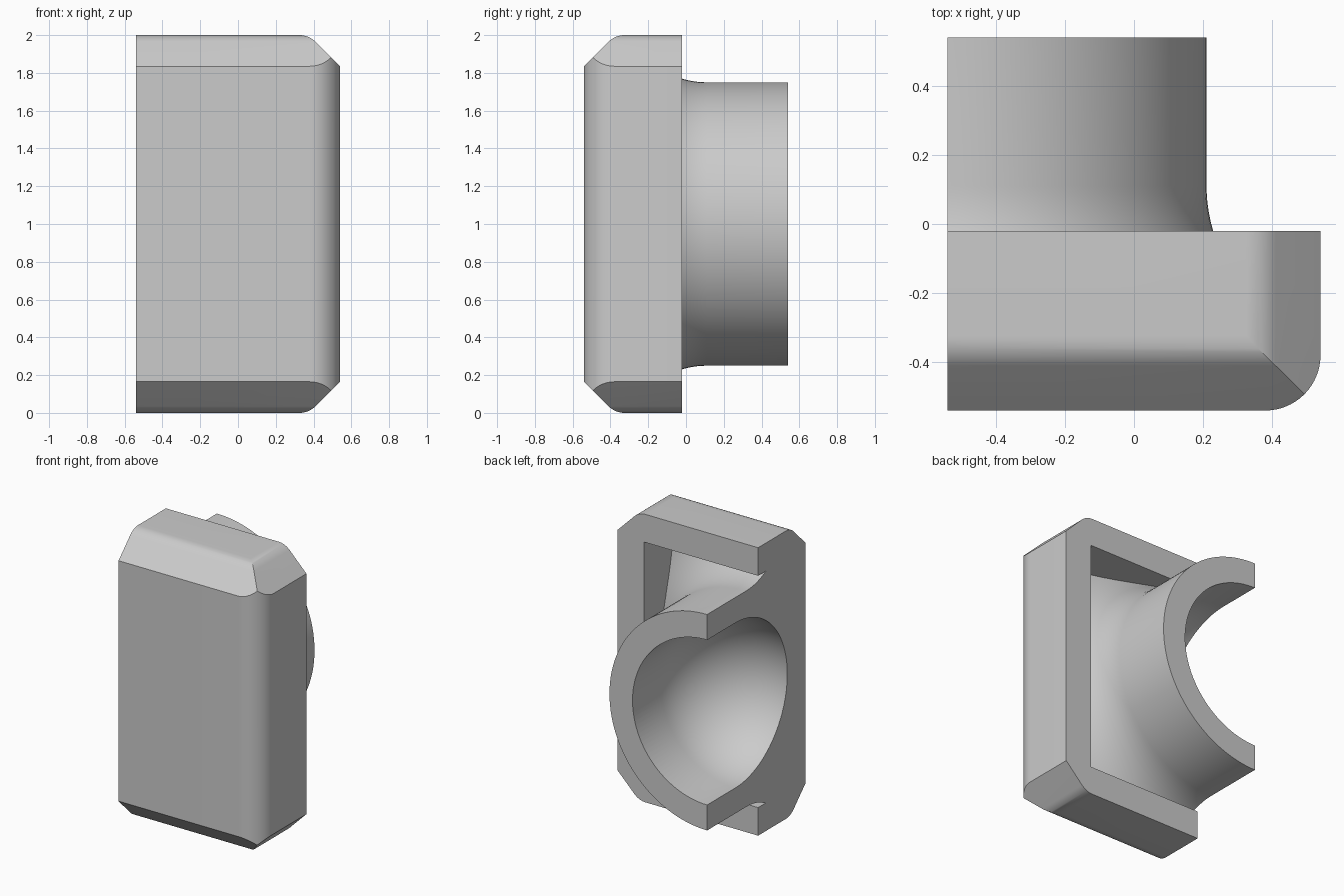
import bpy, bmesh, math
from mathutils import Vector

cube = bpy.data.objects.get("Cube")
if cube:
    bpy.data.objects.remove(cube, do_unlink=True)

W, H, CUT = 0.54, 2.0, -0.54      # half width, height, section plane
BACK, FLOOR = -0.02, -0.34        # rear rim of the box, cavity floor
PIPE_R, BORE_R = 0.75, 0.573      # outer and inner pipe radius
FLARE = 0.45                      # blend radius between pipe and box

grey = bpy.data.materials.new("light_grey")
grey.use_nodes = True
colour = (0.6, 0.6, 0.6, 1)
grey.diffuse_color = colour
grey.node_tree.nodes["Principled BSDF"].inputs["Base Color"].default_value = colour


def finish(name, bm):
    bmesh.ops.recalc_face_normals(bm, faces=bm.faces)
    mesh = bpy.data.meshes.new(name)
    bm.to_mesh(mesh)
    bm.free()
    mesh.materials.append(grey)
    obj = bpy.data.objects.new(name, mesh)
    bpy.context.collection.objects.link(obj)
    return obj


def prism(name, points, place, start, end):
    """Extrude a 2D profile; place maps (u, v, depth) to a position."""
    bm = bmesh.new()
    base = bm.faces.new([bm.verts.new(place(u, v, start)) for u, v in points])
    top = bmesh.ops.extrude_face_region(bm, geom=[base])["geom"]
    shift = Vector(place(0, 0, end)) - Vector(place(0, 0, start))
    bmesh.ops.translate(bm, vec=shift, verts=[g for g in top if isinstance(g, bmesh.types.BMVert)])
    return finish(name, bm)


def box(name, x, y, z):
    rect = [(x[0], y[0]), (x[1], y[0]), (x[1], y[1]), (x[0], y[1])]
    return prism(name, rect, lambda u, v, d: (u, v, d), *z)


def lathe(name, profile, steps=128):
    """Spin (radius, y) points about the pipe axis."""
    bm = bmesh.new()
    verts = [bm.verts.new((CUT + r, y, H / 2)) for r, y in profile]
    edges = [bm.edges.new(pair) for pair in zip(verts, verts[1:])]
    bmesh.ops.spin(bm, geom=verts + edges, cent=(CUT, 0, H / 2), axis=(0, 1, 0),
                   angle=math.tau, steps=steps, use_duplicate=False)
    bmesh.ops.remove_doubles(bm, verts=bm.verts, dist=1e-5)
    return finish(name, bm)


def combine(obj, tool, operation):
    mod = obj.modifiers.new(operation.lower(), "BOOLEAN")
    mod.object, mod.operation, mod.solver = tool, operation, "EXACT"
    bpy.context.view_layer.objects.active = obj
    bpy.ops.object.modifier_apply(modifier=mod.name)
    bpy.data.objects.remove(tool, do_unlink=True)


def arc(cx, cy, r, a0, a1, n):
    angles = [math.radians(a0 + (a1 - a0) * i / n) for i in range(n + 1)]
    return [(cx + r * math.cos(a), cy + r * math.sin(a)) for a in angles]


def chamfered(inner):
    """Side profile with 45 degree chamfers that blend into top and bottom."""
    low = arc(0.325, 0.121, 0.121, -90, -45, 8) + [(0.64, 0.265)]
    high = [(u, H - v) for u, v in reversed(low)]
    return [(inner, 0)] + low + high + [(inner, H)]


# Box: rounded plan trimmed by the chamfer profiles of the front and the side
R = 0.16
plan = [(-0.8, 0.2), (-0.8, -W)] + arc(W - R, R - W, R, -90, 0, 16) + [(W, 0.2)]
body = prism("bracket_body", plan, lambda u, v, d: (u, v, d), -0.1, H + 0.1)
combine(body, prism("side_trim", chamfered(-0.7), lambda u, v, d: (u, d, v), -0.9, 0.5), "INTERSECT")
combine(body, prism("front_trim", chamfered(-BACK), lambda u, v, d: (d, -u, v), -0.9, 0.9), "INTERSECT")

# Rear cavity
combine(body, box("cavity", (-0.9, 0.335), (FLOOR, 0.3), (0.195, H - 0.195)), "DIFFERENCE")

# Flared pipe, confined to the cavity walls
flare = arc(PIPE_R + FLARE, FLOOR + FLARE, FLARE, 180, 270, 28)
pipe = lathe("pipe", [(0, W), (PIPE_R, W)] + flare + [(1.3, FLOOR), (1.3, -0.42), (0, -0.42)])
combine(pipe, box("pipe_limit", (-0.68, 0.36), (-0.4, 0.8), (0.17, H - 0.17)), "INTERSECT")
combine(body, pipe, "UNION")

# Domed bore
dome = arc(0, FLOOR + BORE_R, BORE_R, 0, -90, 24)
dome[-1] = (0, FLOOR)
combine(body, lathe("bore", [(0, 0.8), (BORE_R, 0.8)] + dome), "DIFFERENCE")

# Flat section plane
combine(body, box("section_cut", (-3, CUT), (-2, 2), (-1, 3)), "DIFFERENCE")

bpy.ops.object.select_all(action="DESELECT")
body.select_set(True)
bpy.context.view_layer.objects.active = body
bpy.ops.object.shade_smooth_by_angle(angle=math.radians(25))
